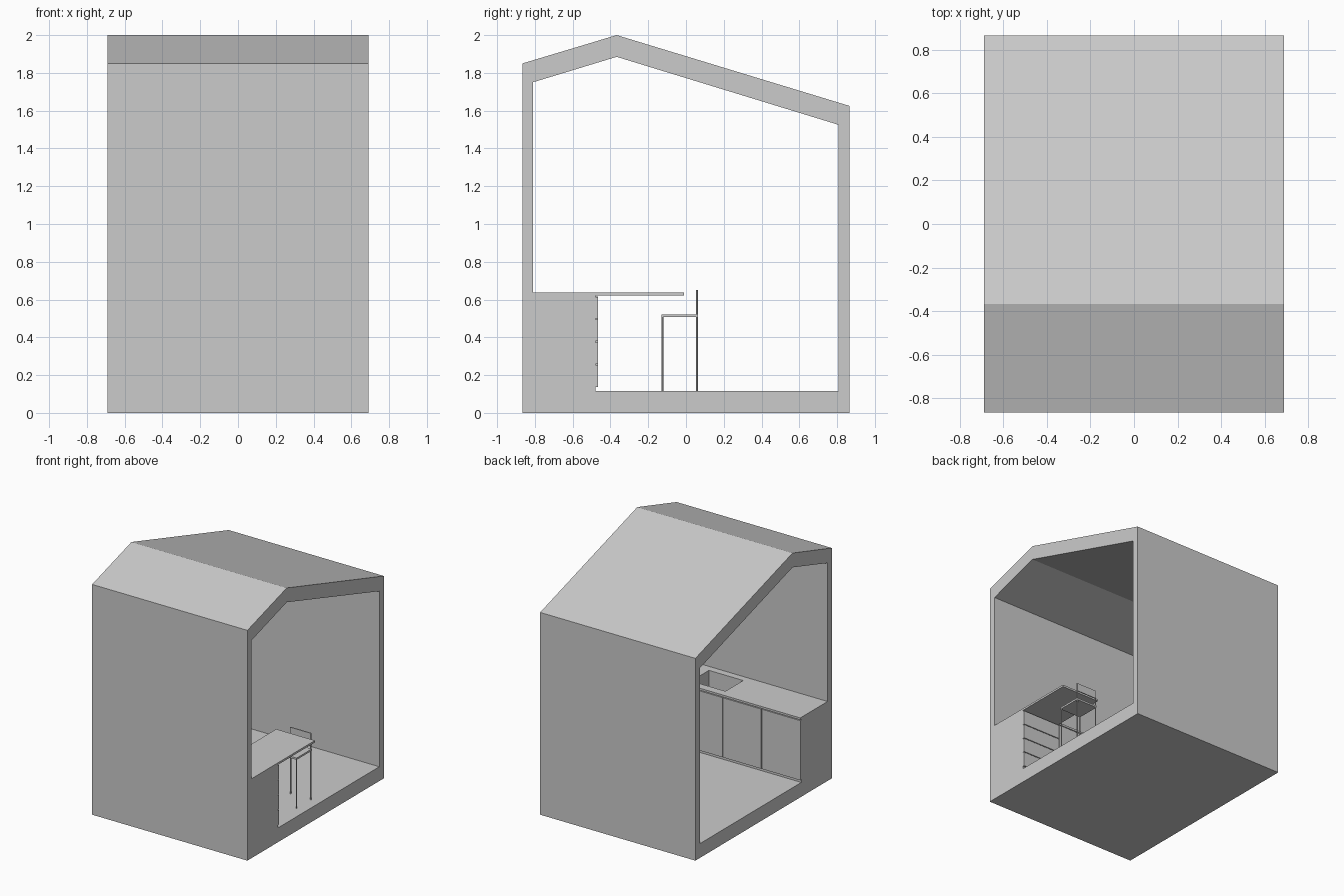
import bpy, bmesh
from mathutils import Vector

if "Cube" in bpy.data.objects:
    bpy.data.objects.remove(bpy.data.objects["Cube"])

HALF = 0.69          # half length of the house section
FLOOR = 0.115
FRONT = -0.465       # face of the cabinet fronts


def finish(name, bm):
    bmesh.ops.recalc_face_normals(bm, faces=bm.faces)
    mesh = bpy.data.meshes.new(name)
    bm.to_mesh(mesh)
    bm.free()
    ob = bpy.data.objects.new(name, mesh)
    bpy.context.collection.objects.link(ob)
    return ob


def box(name, x, y, z):
    bm = bmesh.new()
    bmesh.ops.create_cube(bm, size=1)
    for v in bm.verts:
        v.co = Vector([(a + b) / 2 + c * (b - a) for (a, b), c in zip((x, y, z), v.co)])
    return finish(name, bm)


def prism(name, points, vec):
    bm = bmesh.new()
    face = bm.faces.new([bm.verts.new(p) for p in points])
    top = bmesh.ops.extrude_face_region(bm, geom=[face])["geom"]
    bmesh.ops.translate(bm, vec=vec, verts=[g for g in top if isinstance(g, bmesh.types.BMVert)])
    return finish(name, bm)


def rod(name, x, y, z0, z1, r=0.005):
    bm = bmesh.new()
    bmesh.ops.create_cone(bm, cap_ends=True, segments=10, radius1=r, radius2=r, depth=z1 - z0)
    bmesh.ops.translate(bm, vec=(x, y, (z0 + z1) / 2), verts=bm.verts)
    ob = finish(name, bm)
    for p in ob.data.polygons:
        p.use_smooth = len(p.vertices) == 4
    ob.data.set_sharp_from_angle(angle=0.8)
    return ob


# House shell: ring profile swept along x, open at both ends
outer = [(-0.866, 0), (0.866, 0), (0.866, 1.625), (-0.367, 2.0), (-0.866, 1.85)]
inner = [(-0.811, FLOOR), (0.808, FLOOR), (0.808, 1.525), (-0.367, 1.885), (-0.811, 1.75)]
bm = bmesh.new()
rings = [[bm.verts.new((x, y, z)) for y, z in prof]
         for x in (-HALF, HALF) for prof in (outer, inner)]
o0, i0, o1, i1 = rings
for k in range(5):
    n = (k + 1) % 5
    for a, b in ((o0, o1), (o1, i1), (i1, i0), (i0, o0)):
        bm.faces.new((a[k], a[n], b[n], b[k]))
finish("house_shell", bm)

# Cabinet body and L-shaped worktop with the desk extension
body = box("cabinet_body", (-HALF, HALF), (-0.811, -0.478), (FLOOR, 0.622))
worktop = prism("worktop_with_desk",
                [(-HALF, -0.811, 0.622), (HALF, -0.811, 0.622), (HALF, -0.01, 0.622),
                 (0.347, -0.01, 0.622), (0.347, FRONT, 0.622), (-HALF, FRONT, 0.622)],
                (0, 0, 0.016))

# Sink basin cut through worktop and into the cabinet
cutter = box("sink_cutter", (0.02, 0.325), (-0.755, -0.53), (0.46, 0.70))
cutter.hide_render = True
cutter.hide_set(True)
for ob in (body, worktop):
    mod = ob.modifiers.new("sink", "BOOLEAN")
    mod.object = cutter
    mod.operation = "DIFFERENCE"
    mod.solver = "EXACT"

# Three doors
gap = 0.003
width = 2 * HALF / 4
for i in range(3):
    x = -HALF + i * width
    box(f"cabinet_door_{i + 1}", (x + (gap if i else 0), x + width - gap),
        (-0.478, FRONT), (0.137, 0.616))

# Four drawers under the desk
height = (0.616 - 0.137) / 4
for i in range(4):
    z = 0.137 + i * height
    box(f"drawer_front_{i + 1}", (HALF - width + gap, HALF), (-0.478, FRONT),
        (z + (gap if i else 0), z + height - gap))

# Chair: seat, legs and backrest
x0, x1, y0, y1 = 0.422, 0.612, -0.13, 0.063
box("chair_seat", (x0, x1), (y0, y1), (0.507, 0.522))
for side, x in (("left", x0 + 0.005), ("right", x1 - 0.005)):
    rod(f"chair_front_leg_{side}", x, y0 + 0.005, FLOOR, 0.508)
    rod(f"chair_back_leg_{side}", x, y1 - 0.005, FLOOR, 0.65)
box("chair_backrest", (x0 + 0.005, x1 - 0.005), (y1 - 0.009, y1 - 0.001), (0.585, 0.65))
